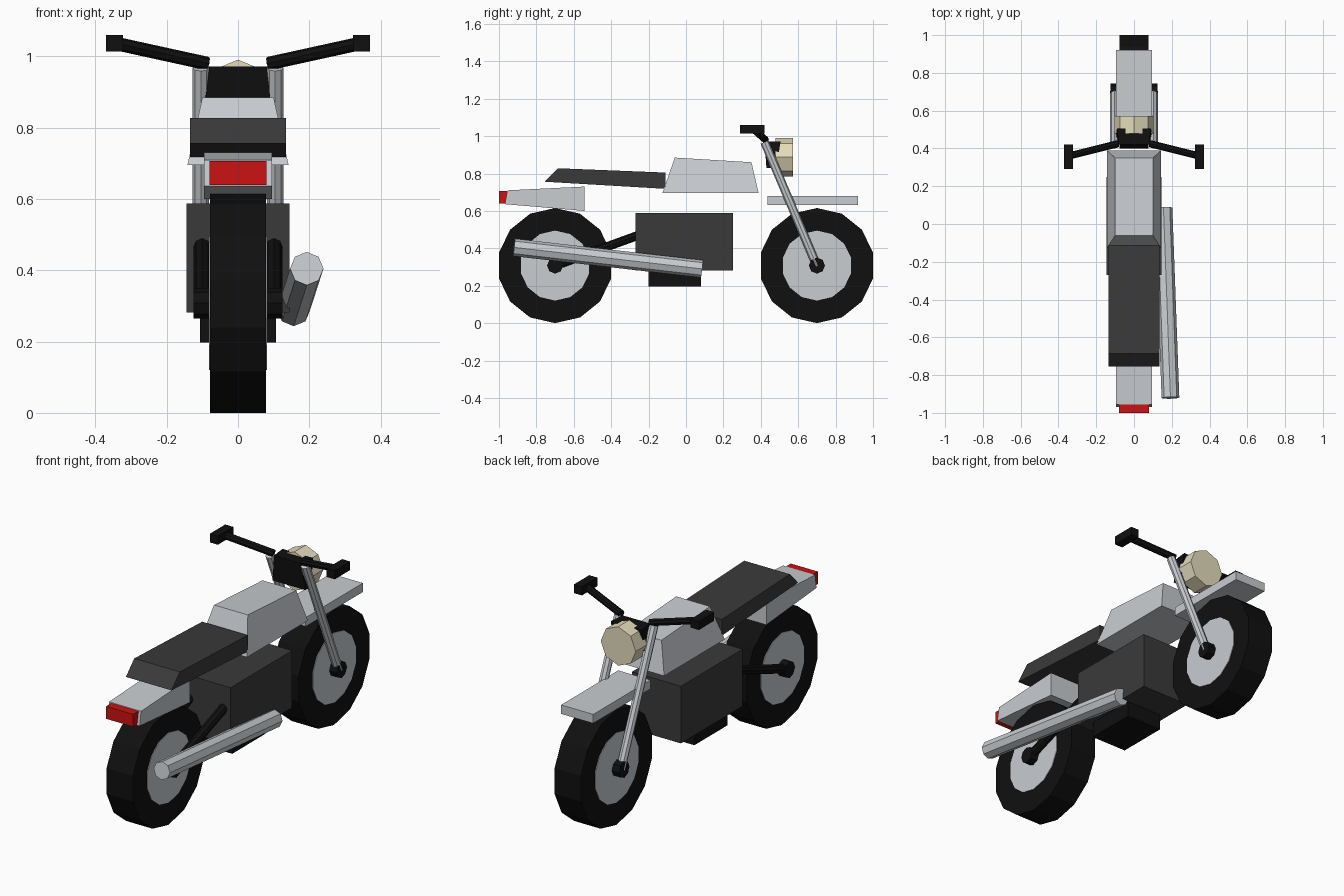
import bpy, bmesh, math
from mathutils import Vector

if "Cube" in bpy.data.objects:
    bpy.data.objects.remove(bpy.data.objects["Cube"])


def mat(name, r, g, b):
    m = bpy.data.materials.new(name)
    m.diffuse_color = (r, g, b, 1)
    m.use_nodes = True
    m.node_tree.nodes["Principled BSDF"].inputs["Base Color"].default_value = m.diffuse_color
    return m


BLACK = mat("black_rubber", .005, .005, .005)
DARK = mat("dark_grey", .042, .042, .042)
SILVER = mat("silver", .58, .61, .64)
CREAM = mat("lamp_cream", .78, .72, .50)
RED = mat("red_lens", .60, .006, .006)


def loft(name, rings, material):
    """Close a solid between two matching rings of points."""
    bm = bmesh.new()
    a, b = [[bm.verts.new(p) for p in ring] for ring in rings]
    n = len(a)
    bm.faces.new(a)
    bm.faces.new(b[::-1])
    for i in range(n):
        j = (i + 1) % n
        bm.faces.new((a[i], b[i], b[j], a[j]))
    bmesh.ops.recalc_face_normals(bm, faces=bm.faces[:])
    me = bpy.data.meshes.new(name)
    bm.to_mesh(me)
    bm.free()
    me.materials.append(material)
    ob = bpy.data.objects.new(name, me)
    bpy.context.collection.objects.link(ob)
    return ob


def tube(name, p0, p1, r, n, material):
    """Faceted cylinder between two points, with a corner at the top."""
    p0, p1 = Vector(p0), Vector(p1)
    d = (p1 - p0).normalized()
    v = d.cross(Vector((0, 0, 1))).normalized()
    u = v.cross(d)
    offs = [(u * math.cos(t) + v * math.sin(t)) * r
            for t in (2 * math.pi * i / n for i in range(n))]
    return loft(name, [[p0 + o for o in offs], [p1 + o for o in offs]], material)


def profile(name, pts, widths, material):
    """Side profile (y, z) widened by a half width per point."""
    return loft(name, [[(s * w, y, z) for (y, z), w in zip(pts, widths)]
                       for s in (-1, 1)], material)


def box(name, x0, x1, y0, y1, z0, z1, material):
    ring = [(y0, z0), (y1, z0), (y1, z1), (y0, z1)]
    return loft(name, [[(x, y, z) for y, z in ring] for x in (x0, x1)], material)


# wheels
WZ = .3077
for tag, y in (("rear", -.70), ("front", .70)):
    tube(tag + "_tyre", (-.078, y, WZ), (.078, y, WZ), .3077, 14, BLACK)
    tube(tag + "_rim", (-.081, y, WZ), (.081, y, WZ), .187, 14, SILVER)
    tube(tag + "_axle", (-.125, y, WZ), (.125, y, WZ), .043, 8, BLACK)

# body
profile("fuel_tank", [(-.126, .695), (-.06, .885), (.35, .86), (.388, .695)],
        [.142, .10, .10, .142], SILVER)
profile("seat", [(-.755, .756), (-.685, .828), (-.11, .805), (-.11, .718)],
        [.135] * 4, DARK)
profile("rear_fender", [(-.968, .636), (-.955, .71), (-.543, .73), (-.543, .60)],
        [.095] * 4, SILVER)
box("tail_light", -.08, .08, -1.0, -.945, .64, .707, RED)
box("front_fender", -.095, .095, .437, .92, .632, .68, SILVER)
box("engine", -.145, .145, -.27, .25, .282, .588, DARK)
box("sump", -.106, .106, -.20, .08, .197, .29, BLACK)

# exhaust
tube("exhaust", (.193, -.92, .405), (.156, .085, .290), .047, 8, SILVER)

# steering head and lamp
profile("fork_clamp", [(.43, .83), (.42, .972), (.505, .972), (.485, .83)],
        [.097, .08, .09, .097], BLACK)
tube("headlight", (0, .478, .887), (0, .573, .887), .104, 8, CREAM)

# mirrored parts
for side, s in (("left", -1), ("right", 1)):
    tube(side + "_fork", (s * .104, .42, .968), (s * .104, .70, .305), .023, 8, SILVER)
    tube(side + "_swingarm", (s * .101, -.70, WZ), (s * .101, -.24, .475), .024, 8, BLACK)
    tube(side + "_handlebar", (s * .085, .425, .98), (s * .345, .36, 1.037), .019, 8, BLACK)
    box(side + "_grip", s * .322, s * .37, .29, .42, 1.014, 1.06, BLACK)
